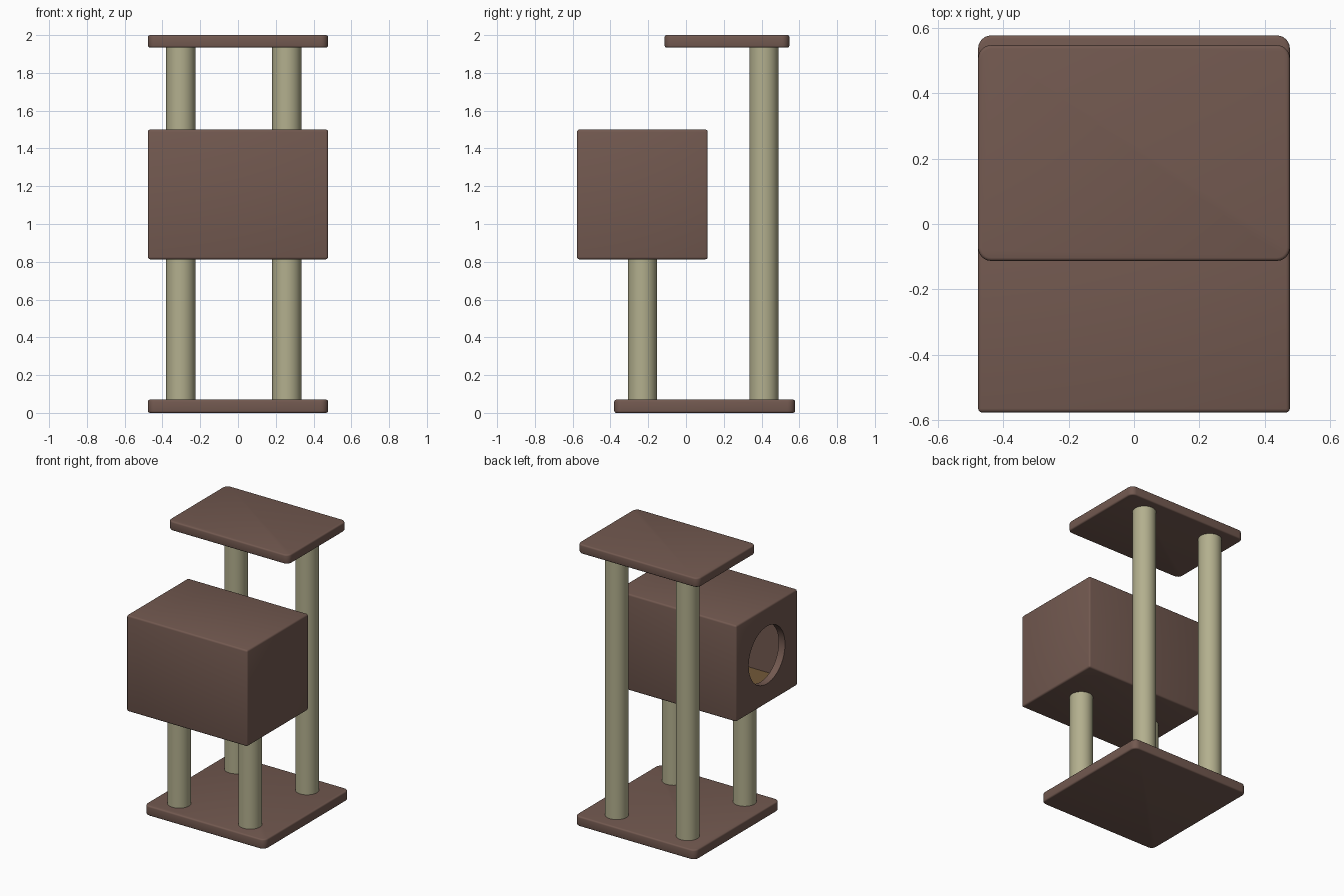
import bpy, bmesh, math
from mathutils import Matrix

if "Cube" in bpy.data.objects:
    bpy.data.objects.remove(bpy.data.objects["Cube"])


def material(name, rgb):
    m = bpy.data.materials.new(name)
    m.diffuse_color = (*rgb, 1)
    m.use_nodes = True
    m.node_tree.nodes["Principled BSDF"].inputs["Base Color"].default_value = m.diffuse_color
    return m


BROWN = material("brown_carpet", (0.17, 0.10, 0.08))
SISAL = material("sisal", (0.45, 0.43, 0.27))
LINING = material("lining", (0.17, 0.10, 0.04))


def add_object(name, bm, mat):
    mesh = bpy.data.meshes.new(name)
    bm.to_mesh(mesh)
    bm.free()
    obj = bpy.data.objects.new(name, mesh)
    bpy.context.collection.objects.link(obj)
    mesh.materials.append(mat)
    return obj


def smooth(obj):
    bpy.ops.object.select_all(action='DESELECT')
    obj.select_set(True)
    bpy.context.view_layer.objects.active = obj
    bpy.ops.object.shade_smooth_by_angle(angle=math.radians(35))


def slab(name, lo, hi, mat, corner=0.0, edge=0.0):
    """Box between two corners, with rounded upright corners and softened edges."""
    bm = bmesh.new()
    size = [b - a for a, b in zip(lo, hi)]
    mid = [(a + b) / 2 for a, b in zip(lo, hi)]
    bmesh.ops.create_cube(bm, size=1, matrix=Matrix.Translation(mid) @ Matrix.Diagonal((*size, 1)))
    if corner:
        upright = [e for e in bm.edges if abs(e.verts[0].co.z - e.verts[1].co.z) > 1e-4]
        bmesh.ops.bevel(bm, geom=upright, offset=corner, segments=6, profile=0.5, affect='EDGES')
    if edge:
        sharp = [e for e in bm.edges if e.calc_face_angle(0) > math.radians(50)]
        bmesh.ops.bevel(bm, geom=sharp, offset=edge, segments=3, profile=0.5, affect='EDGES')
    return add_object(name, bm, mat)


def cylinder(name, radius, depth, matrix, mat, segments=40):
    bm = bmesh.new()
    bmesh.ops.create_cone(bm, cap_ends=True, segments=segments, radius1=radius,
                          radius2=radius, depth=depth, matrix=matrix)
    return add_object(name, bm, mat)


# Base and top platform
smooth(slab("base", (-0.477, -0.38, 0), (0.477, 0.577, 0.07), BROWN, 0.04, 0.01))
smooth(slab("top_platform", (-0.477, -0.113, 1.934), (0.477, 0.547, 2.0), BROWN, 0.04, 0.01))

# Posts: short pair under the house, tall pair under the platform
for row, y, top in (("front", -0.23, 0.83), ("back", 0.412, 1.945)):
    for side, x in (("left", -0.303), ("right", 0.258)):
        z0 = 0.06
        place = Matrix.Translation((x, y, (z0 + top) / 2))
        smooth(cylinder(f"{row}_{side}_post", 0.077, top - z0, place, SISAL))

# House: hollow box with a round doorway on its left side
wall = 0.05
lo, hi = (-0.477, -0.577, 0.813), (0.477, 0.115, 1.5)
house = slab("house", lo, hi, BROWN, edge=0.012)
cavity = slab("cavity_cutter", [v + wall for v in lo], [v - wall for v in hi], BROWN)
door = cylinder("doorway_cutter", 0.205, 0.3,
                Matrix.Translation((-0.5, -0.231, 1.16)) @ Matrix.Rotation(math.pi / 2, 4, 'Y'),
                BROWN, 48)
for cutter in (cavity, door):
    cutter.hide_render = True
    mod = house.modifiers.new(cutter.name, 'BOOLEAN')
    mod.operation = 'DIFFERENCE'
    mod.solver = 'EXACT'
    mod.object = cutter
    bpy.context.view_layer.objects.active = house
    bpy.ops.object.modifier_apply(modifier=mod.name)
    bpy.data.objects.remove(cutter)
smooth(house)

# Lining on the house floor
slab("house_floor_lining", (lo[0] + wall, lo[1] + wall, lo[2] + wall - 0.005),
     (hi[0] - wall, hi[1] - wall, lo[2] + wall + 0.006), LINING)
